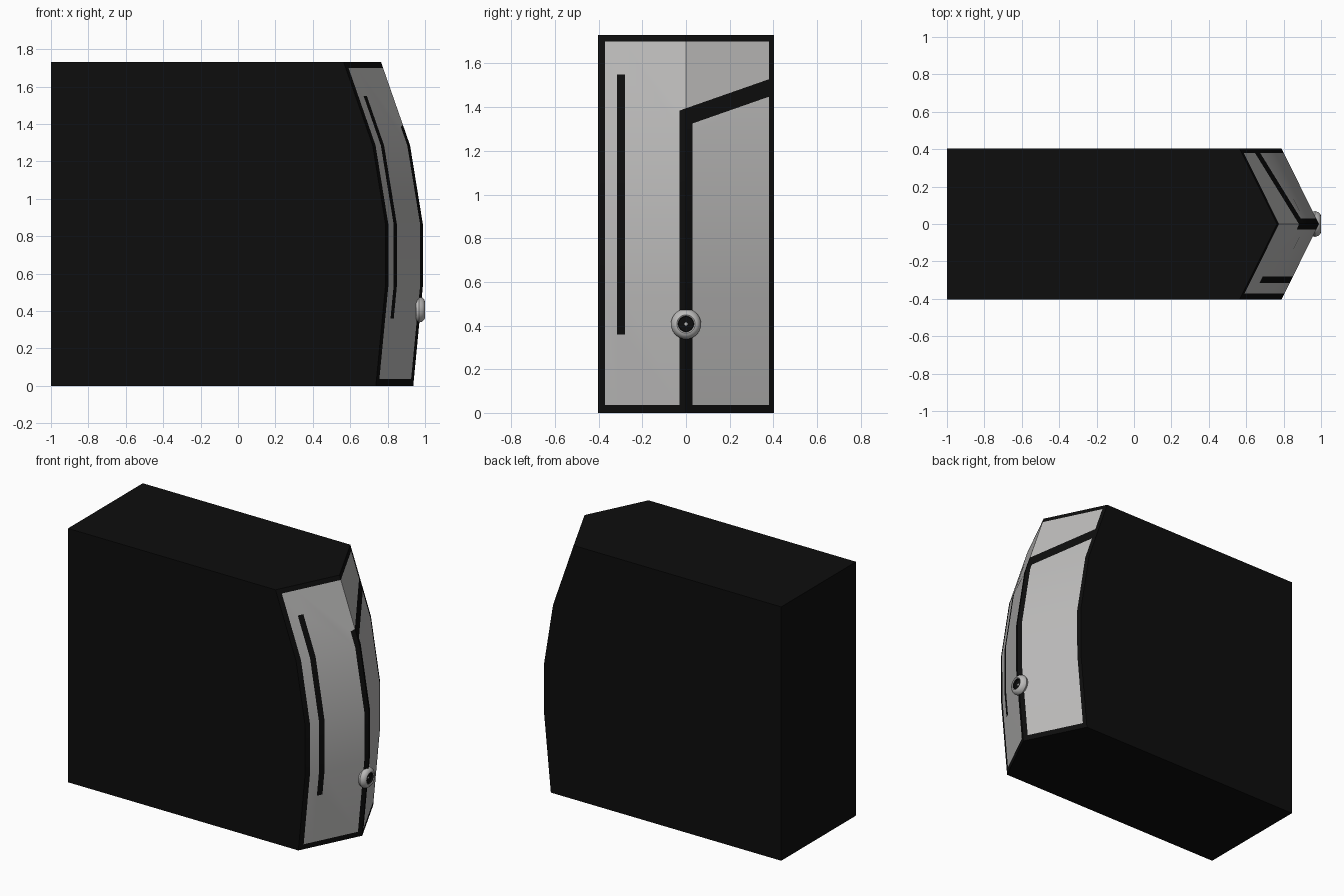
import bpy, bmesh, math
from mathutils import Vector

if "Cube" in bpy.data.objects:
    bpy.data.objects.remove(bpy.data.objects["Cube"])


def material(name, rgb):
    m = bpy.data.materials.new(name)
    m.diffuse_color = (*rgb, 1)
    m.use_nodes = True
    m.node_tree.nodes["Principled BSDF"].inputs["Base Color"].default_value = m.diffuse_color
    return m


black = material("black", (0.004, 0.004, 0.004))
grey = material("light grey", (0.5, 0.495, 0.49))


def make_object(name, bm):
    bmesh.ops.recalc_face_normals(bm, faces=bm.faces)
    mesh = bpy.data.meshes.new(name)
    bm.to_mesh(mesh)
    bm.free()
    mesh.materials.append(black)
    mesh.materials.append(grey)
    ob = bpy.data.objects.new(name, mesh)
    bpy.context.collection.objects.link(ob)
    bpy.ops.object.select_all(action='DESELECT')
    ob.select_set(True)
    bpy.context.view_layer.objects.active = ob
    bpy.ops.object.shade_smooth_by_angle(angle=math.radians(30))
    return ob


# Body: a box whose nose is a bowed, V-shaped front
W, SWEEP = 0.403, 0.2
ridge = [(0.937, 0), (0.988, 0.53), (0.989, 0.86), (0.92, 1.285), (0.765, 1.73)]
bm = bmesh.new()
rings = []
for x, z in ridge:
    outline = [(-1, -W), (x - SWEEP, -W), (x, 0), (x - SWEEP, W), (-1, W)]
    rings.append([bm.verts.new((px, py, z)) for px, py in outline])
for a, b in zip(rings, rings[1:]):
    for i in range(5):
        j = (i + 1) % 5
        bm.faces.new((a[i], a[j], b[j], b[i]))
bm.faces.new(rings[0][::-1])
bm.faces.new(rings[-1])


def front_faces():
    bm.normal_update()
    return [f for f in bm.faces if f.normal.x > 0.3]


def cut(co, no, keep=lambda c: True):
    faces = [f for f in front_faces() if keep(f.calc_center_median())]
    geom = set(faces)
    for f in faces:
        geom.update(f.edges)
        geom.update(f.verts)
    bmesh.ops.bisect_plane(bm, geom=list(geom), plane_co=co, plane_no=no, dist=1e-5)


# Cut the outlines of the panels, slot and seam into the front
SLOPE = 0.35
for y in (-0.372, -0.315, -0.28, -0.03, 0.03, 0.38):
    cut((0, y, 0), (0, 1, 0))
for z in (0.035, 1.70):
    cut((0, 0, z), (0, 0, 1))
for z in (0.36, 1.55):
    cut((0, 0, z), (0, 0, 1), lambda c: -0.315 < c.y < -0.28)
for z in (1.395, 1.315):
    cut((0, 0, z), (0, -SLOPE, 1), lambda c: c.y > -0.03)


def is_panel(c):
    if not (-0.372 < c.y < 0.38 and 0.035 < c.z < 1.70):
        return False
    if -0.315 < c.y < -0.28 and 0.36 < c.z < 1.55:
        return False
    if c.y < -0.03:
        return True
    h = c.z - SLOPE * c.y
    return h > 1.395 or (h < 1.315 and c.y > 0.03)


for f in front_faces():
    f.material_index = int(is_panel(f.calc_center_median()))
make_object("body", bm)

# Knob: a rounded ring with a dark recess, turned around the x axis
profile = [(0.03, 0.955), (0.064, 0.953), (0.069, 0.967), (0.064, 0.985), (0.052, 0.997),
           (0.042, 1.0), (0.036, 0.996), (0.034, 0.982), (0.007, 0.982), (0.0, 0.983)]
bm = bmesh.new()
N = 32
loops = []
for r, x in profile:
    loops.append([bm.verts.new((x, r * math.cos(2 * math.pi * i / N),
                                0.407 + r * math.sin(2 * math.pi * i / N))) for i in range(N)])
for k, (a, b) in enumerate(zip(loops, loops[1:])):
    for i in range(N):
        j = (i + 1) % N
        f = bm.faces.new((a[i], a[j], b[j], b[i]))
        f.material_index = 0 if k in (6, 7) else 1
bmesh.ops.remove_doubles(bm, verts=bm.verts, dist=1e-5)
make_object("knob", bm)
